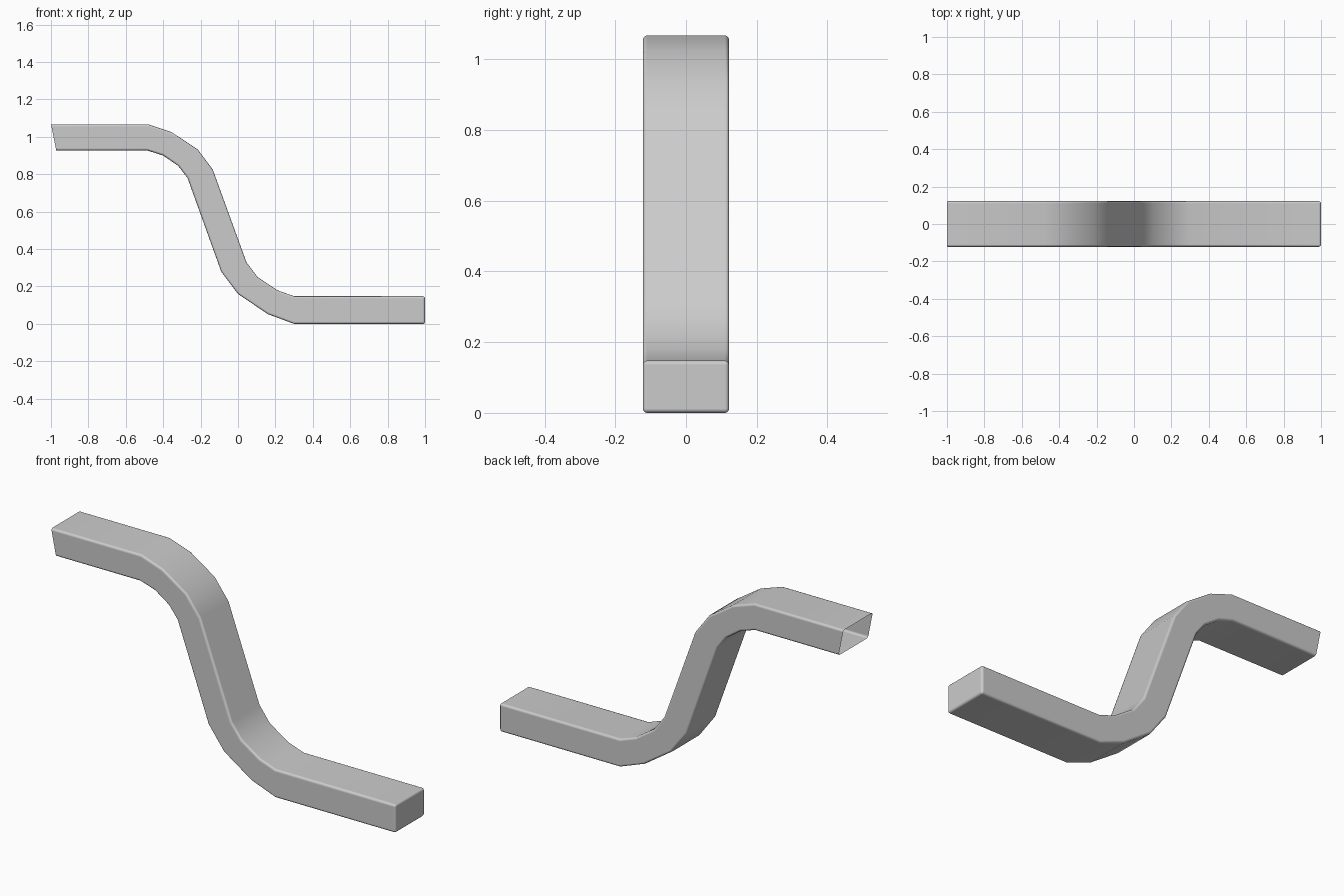
import bpy
import bmesh

old = bpy.data.objects.get("Cube")
if old:
    bpy.data.objects.remove(old, do_unlink=True)

HALF_WIDTH = 0.122

# Matching stations along the top and the underside of the S-shaped tube
top = [(-1, 1.067), (-0.48, 1.067), (-0.355, 1.025), (-0.215, 0.932), (-0.135, 0.825),
       (0.045, 0.33), (0.105, 0.25), (0.21, 0.18), (0.30, 0.148), (1, 0.148)]
under = [(-0.972, 0.927), (-0.485, 0.927), (-0.40, 0.90), (-0.32, 0.845), (-0.27, 0.78),
         (-0.09, 0.28), (0, 0.16), (0.16, 0.052), (0.30, 0), (1, 0)]

# Rectangular tube: one ring per station, skinned, open at the upper end
bm = bmesh.new()
rings = []
for (tx, tz), (ux, uz) in zip(top, under):
    corners = [(tx, -HALF_WIDTH, tz), (tx, HALF_WIDTH, tz),
               (ux, HALF_WIDTH, uz), (ux, -HALF_WIDTH, uz)]
    rings.append([bm.verts.new(c) for c in corners])
for a, b in zip(rings, rings[1:]):
    for i in range(4):
        j = (i + 1) % 4
        bm.faces.new((a[i], a[j], b[j], b[i]))
bm.faces.new(rings[-1])
bmesh.ops.recalc_face_normals(bm, faces=bm.faces)
for f in bm.faces:
    f.smooth = True

mesh = bpy.data.meshes.new("bent_tube")
bm.to_mesh(mesh)
bm.free()
tube = bpy.data.objects.new("bent_tube", mesh)
bpy.context.collection.objects.link(tube)

# Small rounded edges along the tube and around the closed end
bevel = tube.modifiers.new("rounded_edges", "BEVEL")
bevel.width = 0.012
bevel.segments = 3
bevel.limit_method = "ANGLE"
bevel.angle_limit = 1.0
bevel.harden_normals = True

# Plain grey finish
grey = bpy.data.materials.new("light_grey")
grey.use_nodes = True
colour = (0.6, 0.6, 0.6, 1)
grey.diffuse_color = colour
shader = grey.node_tree.nodes["Principled BSDF"]
shader.inputs["Base Color"].default_value = colour
shader.inputs["Roughness"].default_value = 0.6
mesh.materials.append(grey)
